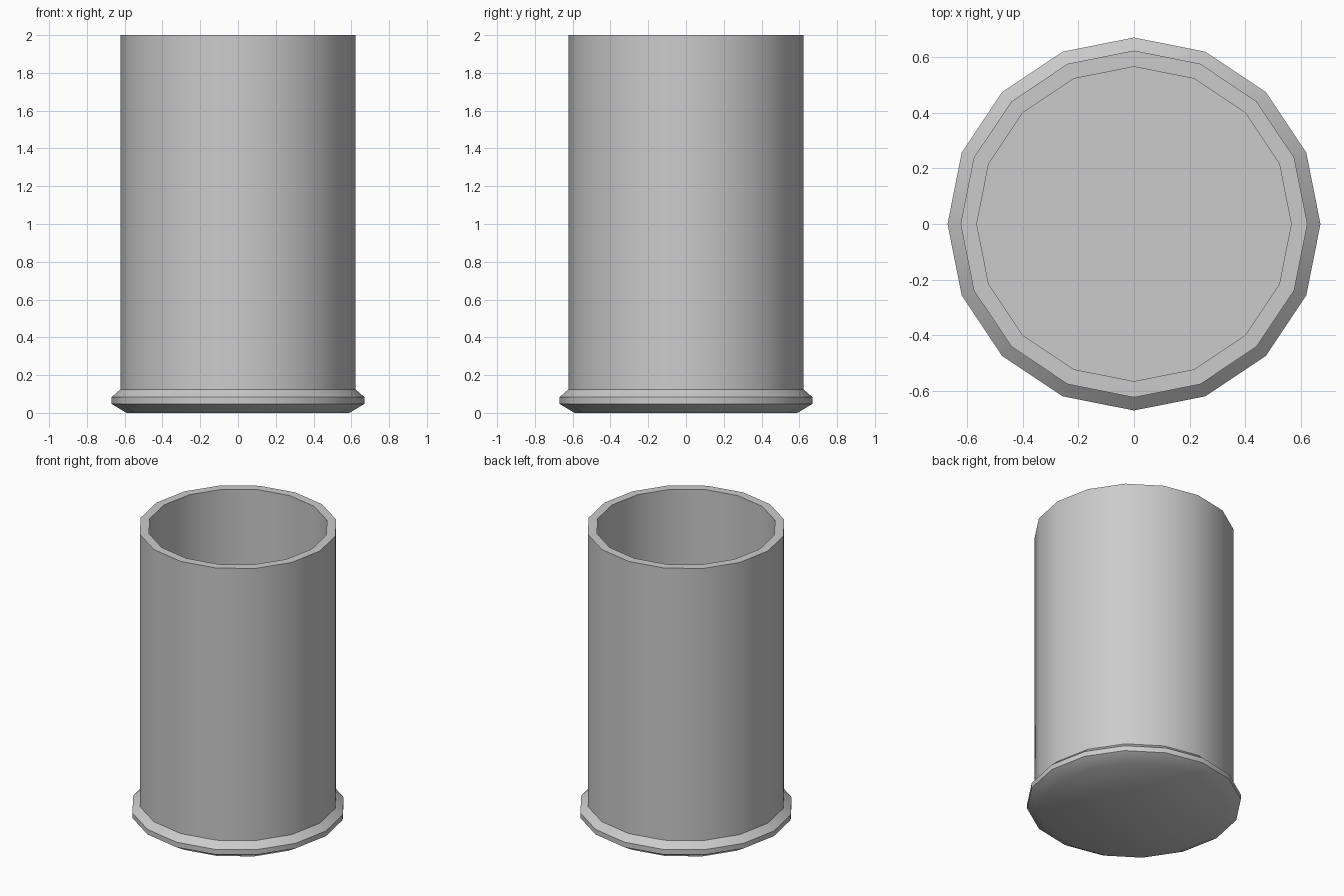
import bpy, bmesh
from math import cos, sin, pi, radians

if "Cube" in bpy.data.objects:
    bpy.data.objects.remove(bpy.data.objects["Cube"])

SIDES = 16


def lathe(name, profile):
    """Revolve (radius, z) rings into a solid capped at both ends."""
    bm = bmesh.new()
    rings = [[bm.verts.new((r * cos(2 * pi * i / SIDES), r * sin(2 * pi * i / SIDES), z))
              for i in range(SIDES)] for r, z in profile]
    for a, b in zip(rings, rings[1:]):
        for i in range(SIDES):
            j = (i + 1) % SIDES
            bm.faces.new((a[i], a[j], b[j], b[i]))
    bm.faces.new(rings[0][::-1])
    bm.faces.new(rings[-1])
    bmesh.ops.recalc_face_normals(bm, faces=bm.faces)
    mesh = bpy.data.meshes.new(name)
    bm.to_mesh(mesh)
    bm.free()
    obj = bpy.data.objects.new(name, mesh)
    bpy.context.collection.objects.link(obj)
    bpy.ops.object.select_all(action='DESELECT')
    obj.select_set(True)
    bpy.context.view_layer.objects.active = obj
    bpy.ops.object.shade_smooth_by_angle(angle=radians(35))
    return obj


# Open cup: bevelled foot rim, straight outer wall, lip, inner wall and floor
lathe("cup", [
    (0.59, 0.0), (0.67, 0.048), (0.67, 0.083), (0.623, 0.124),
    (0.623, 2.0), (0.565, 2.0), (0.565, 0.06),
])
